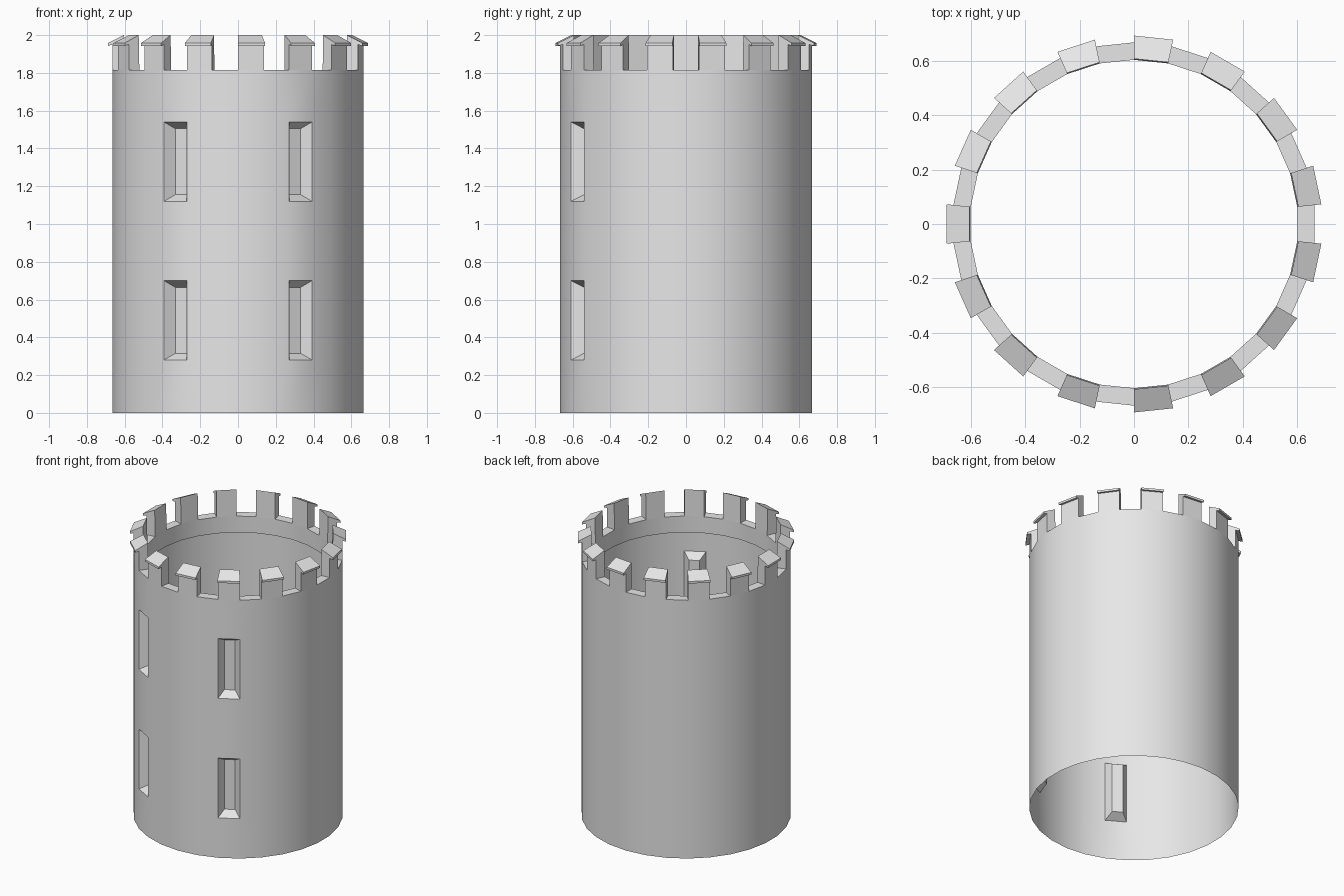
import bpy, bmesh, math
from mathutils import Vector

SIDES = 30
STEP = math.tau / SIDES
R_OUT, R_IN = 0.667, 0.603
RIM_Z, LIP_Z = 1.815, 1.70
WINDOW_FACETS = (240, 300)
LEVELS = (0, 0.28, 0.70, 1.12, 1.54, RIM_Z)

if "Cube" in bpy.data.objects:
    bpy.data.objects.remove(bpy.data.objects["Cube"], do_unlink=True)

stone = bpy.data.materials.new("stone_grey")
stone.use_nodes = True
grey = (0.8, 0.8, 0.8, 1)
stone.diffuse_color = grey
stone.node_tree.nodes["Principled BSDF"].inputs["Base Color"].default_value = grey


def polar(radius, angle, z):
    return Vector((radius * math.cos(angle), radius * math.sin(angle), z))


def quad(bm, low, high, a0, a1):
    """Facet between two (radius, z) points, spanning two angles."""
    corners = [polar(*p) for p in ((low[0], a0, low[1]), (low[0], a1, low[1]),
                                   (high[0], a1, high[1]), (high[0], a0, high[1]))]
    return bm.faces.new([bm.verts.new(c) for c in corners])


def finish(bm, name):
    bmesh.ops.remove_doubles(bm, verts=bm.verts, dist=0.0005)
    mesh = bpy.data.meshes.new(name)
    bm.to_mesh(mesh)
    bm.free()
    mesh.materials.append(stone)
    obj = bpy.data.objects.new(name, mesh)
    bpy.context.collection.objects.link(obj)
    bpy.ops.object.select_all(action='DESELECT')
    obj.select_set(True)
    bpy.context.view_layer.objects.active = obj
    bpy.ops.object.shade_smooth_by_angle(angle=math.radians(30))
    return obj


# Each facet is centred on a multiple of STEP; odd facets carry a merlon
facets = [(i, (i - 0.5) * STEP, (i + 0.5) * STEP) for i in range(SIDES)]

# Outer wall, open at the bottom, with recessed arrow slits
bm = bmesh.new()
slits = []
for i, a0, a1 in facets:
    has_window = round(math.degrees(i * STEP)) in WINDOW_FACETS
    for n, (z0, z1) in enumerate(zip(LEVELS, LEVELS[1:])):
        face = quad(bm, (R_OUT, z0), (R_OUT, z1), a0, a1)
        if has_window and n % 2:
            slits.append(face)
bmesh.ops.remove_doubles(bm, verts=bm.verts, dist=0.0005)
bm.normal_update()
bmesh.ops.inset_individual(bm, faces=slits, thickness=0.05, depth=-0.06)
finish(bm, "tower_wall")

# Rim walkway in the gaps and the short lip hanging inside
bm = bmesh.new()
for i, a0, a1 in facets:
    quad(bm, (R_IN, RIM_Z), (R_IN, LIP_Z), a0, a1)
    if i % 2 == 0:
        quad(bm, (R_OUT, RIM_Z), (R_IN, RIM_Z), a0, a1)
finish(bm, "rim_lip")

# Merlons with sloping, overhanging caps
profile = [(R_IN, RIM_Z), (R_OUT, RIM_Z), (R_OUT, 1.95), (0.692, 1.943),
           (0.692, 1.958), (0.607, 2.0)]
bm = bmesh.new()
for i, a0, a1 in facets:
    if i % 2:
        for low, high in zip(profile[1:], profile[2:] + profile[:1]):
            quad(bm, low, high, a0, a1)
        bm.faces.new([bm.verts.new(polar(r, a0, z)) for r, z in profile])
        bm.faces.new([bm.verts.new(polar(r, a1, z)) for r, z in reversed(profile)])
finish(bm, "merlons")
